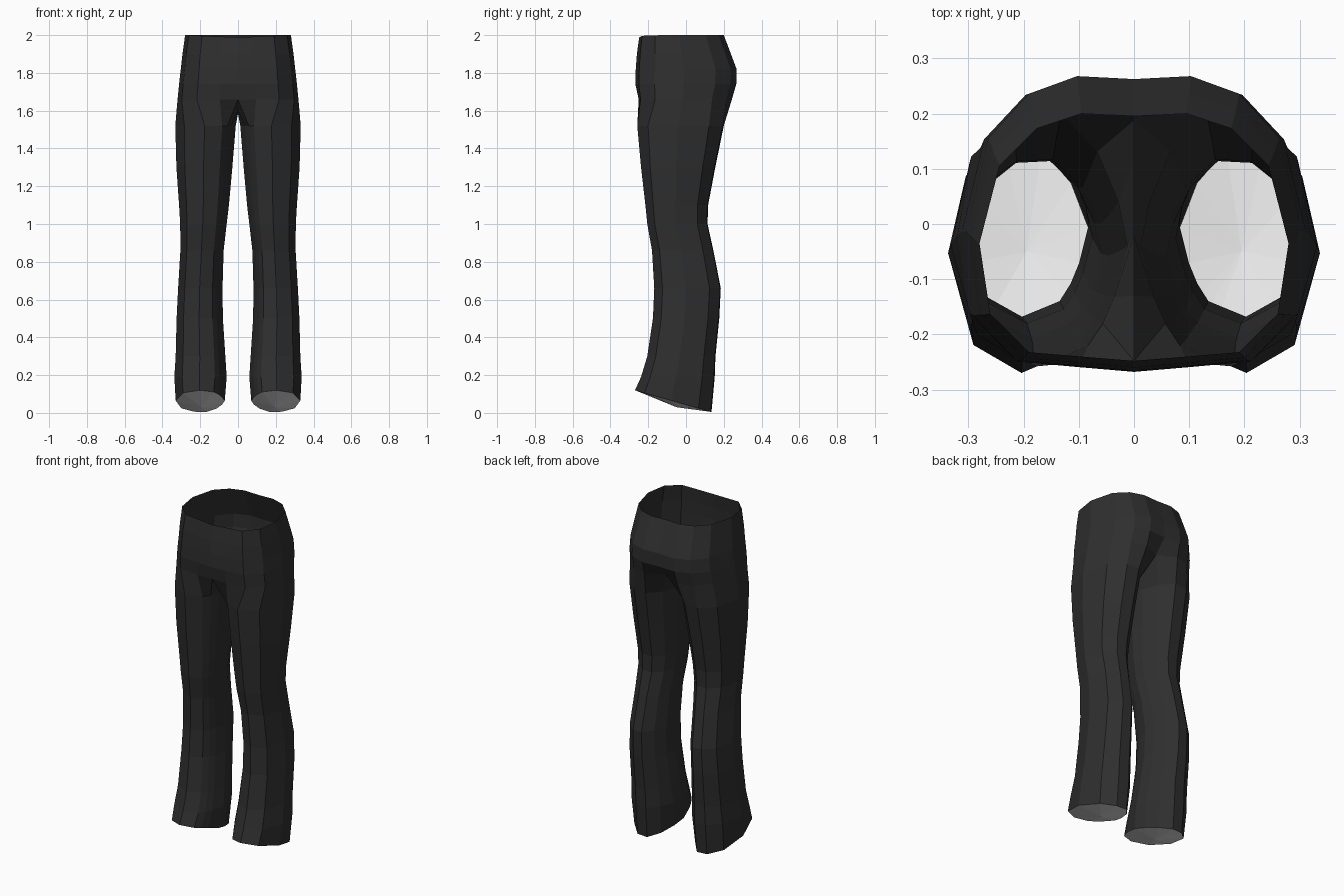
import bpy, bmesh

if "Cube" in bpy.data.objects:
    bpy.data.objects.remove(bpy.data.objects["Cube"])


def material(name, v):
    m = bpy.data.materials.new(name)
    m.diffuse_color = (v, v, v, 1)
    m.use_nodes = True
    m.node_tree.nodes["Principled BSDF"].inputs["Base Color"].default_value = m.diffuse_color
    return m


black_cloth = material("black cloth", 0.028)
pale_lining = material("pale lining", 0.8)


def finish(bm, name, mat):
    """Turn a half model into a mirrored object."""
    me = bpy.data.meshes.new(name)
    bm.to_mesh(me)
    bm.free()
    me.materials.append(mat)
    ob = bpy.data.objects.new(name, me)
    bpy.context.collection.objects.link(ob)
    mod = ob.modifiers.new("mirror", 'MIRROR')
    mod.use_clip = True
    mod.merge_threshold = 0.002
    return ob


def bridge(bm, upper, lower, closed):
    n = len(upper)
    for i in range(n if closed else n - 1):
        j = (i + 1) % n
        bm.faces.new((upper[i], lower[i], lower[j], upper[j]))


# Half outline of the hips, front centre round to back centre
HIP = [(0, -1), (0.3, -0.97), (0.68, -0.93), (0.93, -0.62), (1, -0.05),
       (0.87, 0.58), (0.63, 0.88), (0.34, 1), (0, 0.98)]
# Hip rings: z, half width, front y, back y
HIP_ROWS = [(2.0, 0.28, -0.248, 0.2), (1.9, 0.294, -0.26, 0.238),
            (1.82, 0.303, -0.266, 0.268), (1.74, 0.312, -0.268, 0.266),
            (1.66, 0.32, -0.258, 0.243)]

# Leg outline, front inner point round by the outside to the inner thigh
LEG = [(-0.55, -0.84), (0.03, -1), (0.7, -0.75), (1, -0.05), (0.77, 0.66),
       (0.25, 0.98), (-0.25, 1), (-0.66, 0.7), (-0.9, 0.3), (-1, -0.05),
       (-0.85, -0.45), (-0.72, -0.66)]
# Leg rings: z, inner x, outer x, front y, back y
LEG_ROWS = [(1.52, 0.012, 0.332, -0.258, 0.2), (1.3, 0.03, 0.326, -0.238, 0.155),
            (1.1, 0.048, 0.312, -0.215, 0.117), (1.0, 0.06, 0.306, -0.205, 0.114),
            (0.86, 0.076, 0.305, -0.18, 0.145), (0.66, 0.082, 0.317, -0.168, 0.184),
            (0.5, 0.08, 0.325, -0.175, 0.176), (0.3, 0.067, 0.33, -0.205, 0.156),
            (0.19, 0.06, 0.337, -0.238, 0.152)]
HEM = (None, 0.07, 0.33, -0.27, 0.135)


def hem_z(y):
    return max(0.0, 0.005 + 0.115 * (0.135 - y) / 0.405)


def leg_ring(bm, row):
    z, xi, xo, yf, yb = row
    cx, rx, cy, ry = (xi + xo) / 2, (xo - xi) / 2, (yf + yb) / 2, (yb - yf) / 2
    ring = []
    for u, v in LEG:
        y = cy + v * ry
        ring.append(bm.verts.new((cx + u * rx, y, hem_z(y) if z is None else z)))
    return ring


# Trousers: hips, crotch and legs as one cloth shell
bm = bmesh.new()
prev = None
for z, w, yf, yb in HIP_ROWS:
    cy, ry = (yf + yb) / 2, (yb - yf) / 2
    ring = []
    for u, v in HIP:
        dip = 0.012 * (1 - u) if z == 2.0 and v < 0 else 0
        ring.append(bm.verts.new((u * w, cy + v * ry, z - dip)))
    if prev:
        bridge(bm, prev, ring, False)
    prev = ring
prev[-1].co.y -= 0.05  # cleft at the back
prev[0].co.y += 0.01
crotch = [bm.verts.new(c) for c in
          ((0, 0.11, 1.61), (0, -0.02, 1.585), (0, -0.13, 1.6))]
prev = prev[1:] + crotch + prev[:1]
for row in LEG_ROWS + [HEM]:
    ring = leg_ring(bm, row)
    bridge(bm, prev, ring, True)
    prev = ring
finish(bm, "trousers", black_cloth)

# Pale fan closing each hem
bm = bmesh.new()
ring = leg_ring(bm, HEM)
mid = bm.verts.new((0.195, -0.05, 0.03))
for i, v in enumerate(ring):
    bm.faces.new((mid, ring[(i + 1) % len(ring)], v))
finish(bm, "hem_lining", pale_lining)
